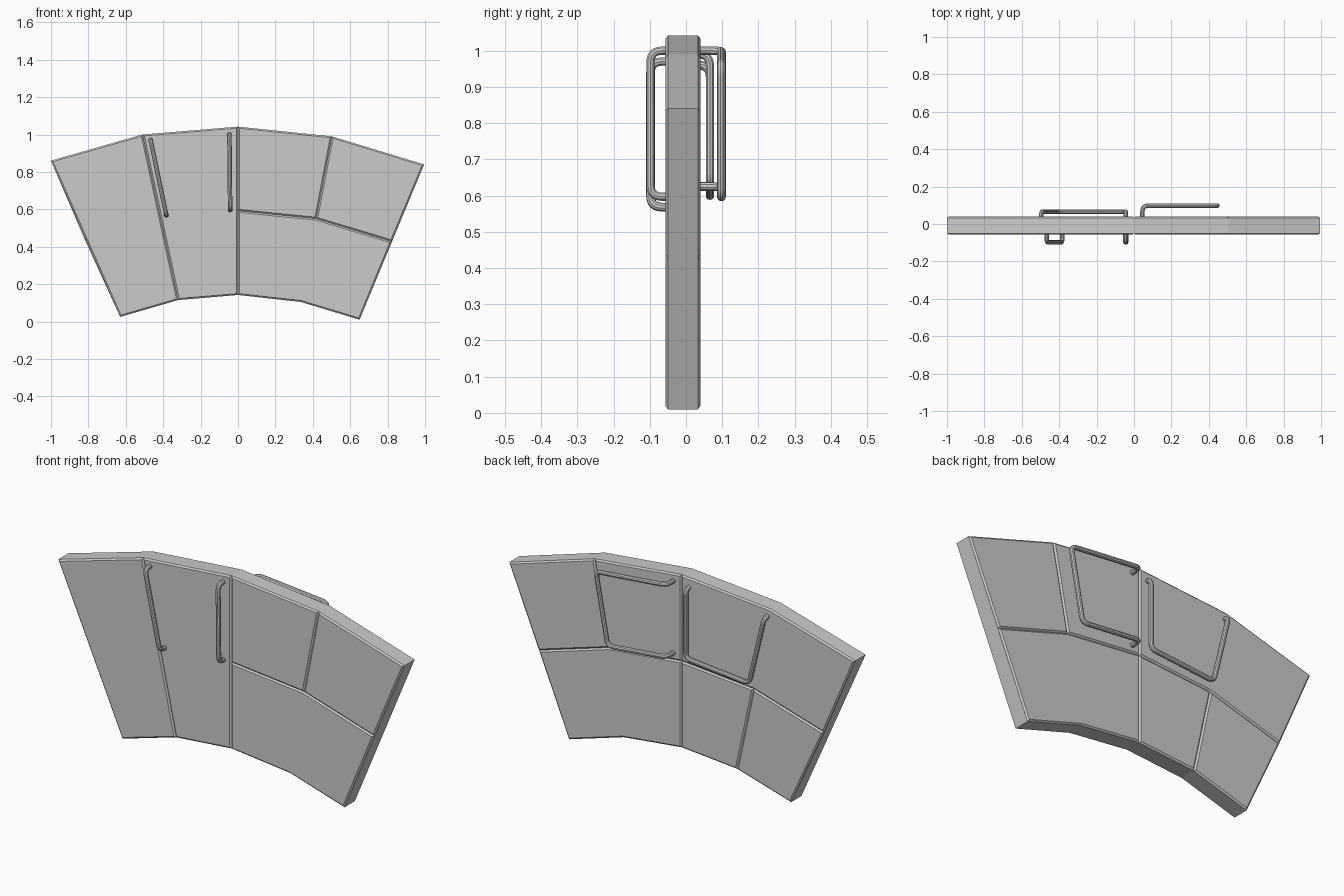
import bpy, bmesh
from mathutils import Vector

if "Cube" in bpy.data.objects:
    bpy.data.objects.remove(bpy.data.objects["Cube"])

# Control rows of the curved wall outline (x, z)
TOP = [(-1, .86), (-.51, 1.0), (0, 1.042), (.502, .99), (.995, .84)]
MID = [(-.82, .44), (-.415, .558), (0, .592), (.418, .55), (.822, .428)]
LOW = [(-.63, .025), (-.32, .115), (0, .142), (.335, .105), (.65, .01)]
FRONT, BACK, CHAMFER = -.057, .04, .007


def finish(bm, name):
    mesh = bpy.data.meshes.new(name)
    bm.to_mesh(mesh)
    bm.free()
    obj = bpy.data.objects.new(name, mesh)
    bpy.context.collection.objects.link(obj)
    return obj


def band(upper, lower, a, b):
    """Outline of the area between two rows, columns a to b."""
    return upper[a:b + 1] + lower[a:b + 1][::-1]


def panel(name, outline, side):
    """Chamfered face plate on the front (-1) or back (1) of the core."""
    y = BACK - CHAMFER if side > 0 else FRONT + CHAMFER
    bm = bmesh.new()
    face = bm.faces.new([bm.verts.new((x, y, z)) for x, z in outline])
    face.normal_update()
    if face.normal.y * side < 0:
        face.normal_flip()
    bmesh.ops.inset_individual(bm, faces=[face], thickness=.008, depth=CHAMFER,
                               use_even_offset=True)
    return finish(bm, name)


def rail(name, points, bend=.032, radius=.012):
    """Round bar along a path with rounded corners."""
    p = [Vector(q) for q in points]
    path = [p[0]]
    for a, b, c in zip(p, p[1:], p[2:]):
        s = b + (a - b).normalized() * bend
        e = b + (c - b).normalized() * bend
        for i in range(7):
            t = i / 6
            path.append(s * (1 - t) ** 2 + b * 2 * t * (1 - t) + e * t * t)
    path.append(p[-1])
    cu = bpy.data.curves.new(name, 'CURVE')
    cu.dimensions = '3D'
    cu.bevel_depth, cu.bevel_resolution, cu.use_fill_caps = radius, 3, True
    sp = cu.splines.new('POLY')
    sp.points.add(len(path) - 1)
    for pt, co in zip(sp.points, path):
        pt.co = (*co, 1)
    obj = bpy.data.objects.new(name, cu)
    bpy.context.collection.objects.link(obj)
    bpy.ops.object.select_all(action='DESELECT')
    obj.select_set(True)
    bpy.context.view_layer.objects.active = obj
    bpy.ops.object.convert(target='MESH')
    bpy.ops.object.shade_smooth_by_angle()


def grip(name, pts, y):
    """Rail in the plane y whose two ends turn into the wall."""
    (x0, z0), (x1, z1) = pts[0], pts[-1]
    rail(name, [(x0, 0, z0)] + [(x, y, z) for x, z in pts] + [(x1, 0, z1)])


# Core slab
bm = bmesh.new()
base = bm.faces.new([bm.verts.new((x, FRONT + CHAMFER, z)) for x, z in band(TOP, LOW, 0, 4)])
ext = bmesh.ops.extrude_face_region(bm, geom=[base], use_keep_orig=True)
bmesh.ops.translate(bm, vec=(0, BACK - FRONT - 2 * CHAMFER, 0),
                    verts=[g for g in ext['geom'] if isinstance(g, bmesh.types.BMVert)])
bmesh.ops.recalc_face_normals(bm, faces=bm.faces)
finish(bm, "wall_core")

# Panels common to both sides on the right half
for side, label in ((-1, "front"), (1, "back")):
    panel(label + "_panel_upper_inner", band(TOP, MID, 2, 3), side)
    panel(label + "_panel_upper_outer", band(TOP, MID, 3, 4), side)
    panel(label + "_panel_lower_wide", band(MID, LOW, 2, 4), side)

# Left half: tall doors in front, a wide upper and two lower panels behind
for i, label in enumerate(("outer", "inner")):
    panel("front_door_" + label, band(TOP, LOW, i, i + 1), -1)
    panel("back_panel_lower_" + label, band(MID, LOW, i, i + 1), 1)
panel("back_panel_upper_wide", band(TOP, MID, 0, 2), 1)

# Front door handles
grip("front_handle_outer", [(-.467, .97), (-.383, .568)], -.098)
grip("front_handle_inner", [(-.046, 1.0), (-.042, .597)], -.098)

# Back U-shaped rails
grip("back_rail_right", [(.045, 1.0), (.45, .962), (.382, .593), (.045, .625)], .098)
grip("back_rail_left", [(-.045, .99), (-.045, .63), (-.41, .597), (-.497, .96)], .066)
